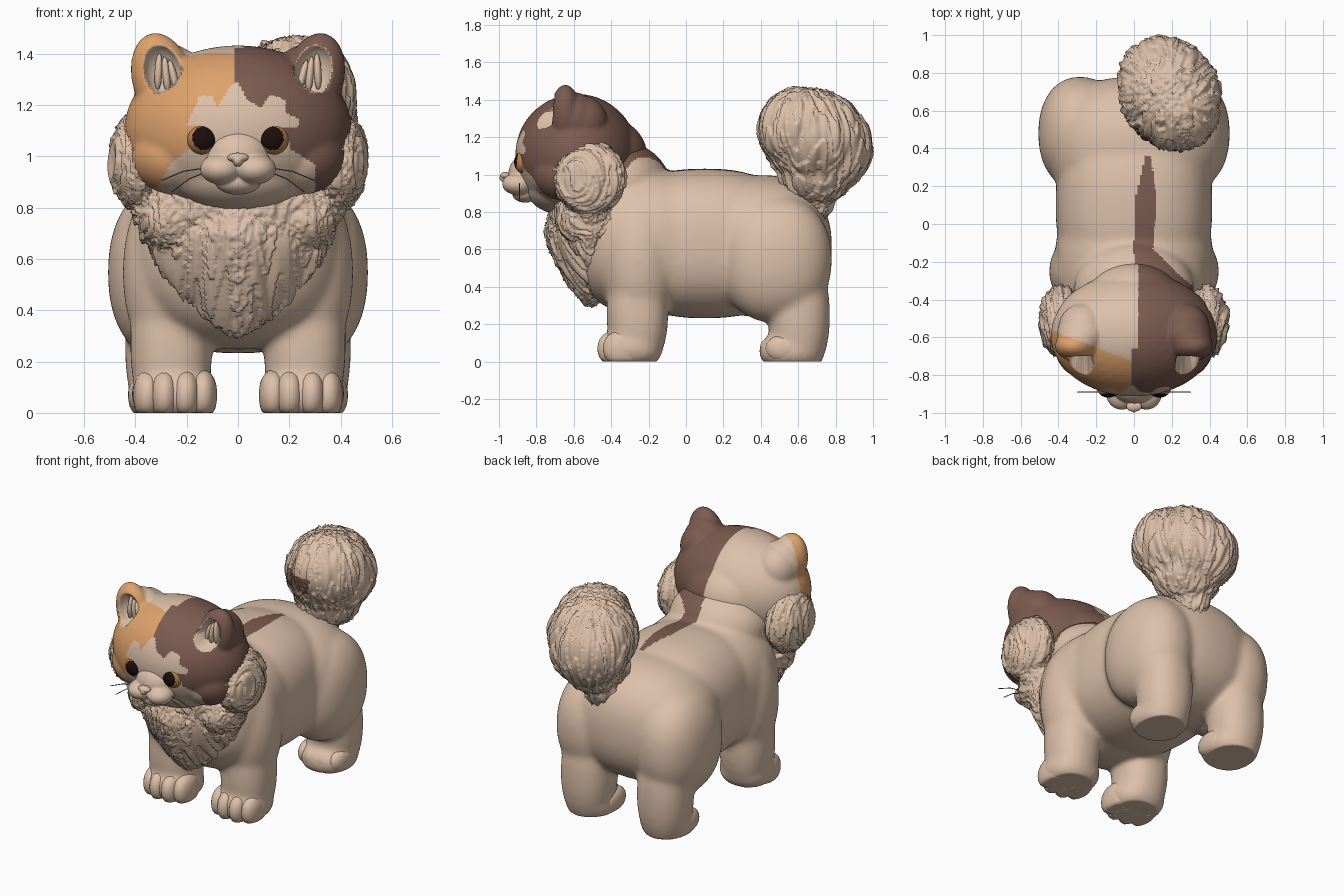
import bpy, bmesh, math
from mathutils import Vector, Matrix, noise

if "Cube" in bpy.data.objects:
    bpy.data.objects.remove(bpy.data.objects["Cube"])


def material(name, rgb):
    m = bpy.data.materials.new(name)
    m.diffuse_color = (*rgb, 1)
    m.use_nodes = True
    m.node_tree.nodes["Principled BSDF"].inputs["Base Color"].default_value = m.diffuse_color
    return m


CREAM = material("cream_fur", (0.72, 0.53, 0.40))
ORANGE = material("orange_fur", (0.73, 0.36, 0.15))
BROWN = material("brown_fur", (0.20, 0.105, 0.08))
AMBER = material("amber_iris", (0.50, 0.23, 0.08))
BLACK = material("dark_pupil", (0.012, 0.004, 0.004))


def blob(bm, c, r, n=2, tilt=0, sub=4):
    """Rounded (super)ellipsoid; n above 2 makes it boxier, below 2 pointier."""
    rot = Matrix.Rotation(tilt, 3, 'Y')
    for v in bmesh.ops.create_icosphere(bm, subdivisions=sub, radius=1)["verts"]:
        p = v.co / sum(abs(k) ** n for k in v.co) ** (1 / n)
        v.co = rot @ Vector(a * b for a, b in zip(p, r)) + Vector(c)


def both(*blobs):
    """Repeat blobs on the left and right."""
    out = []
    for c, r, *rest in blobs:
        out.append((c, r, *rest))
        rest = list(rest)
        if len(rest) > 1:
            rest[1] = -rest[1]
        out.append(((-c[0], c[1], c[2]), r, *rest))
    return out


def part(name, blobs, mats=(CREAM,), voxel=0, smooth=0, shape=None, paint=None, sub=4):
    """Make blobs, fuse them if voxel is given, reshape vertices, paint faces."""
    bm = bmesh.new()
    for b in blobs:
        blob(bm, *b, sub=sub)
    me = bpy.data.meshes.new(name)
    bm.to_mesh(me)
    bm.free()
    ob = bpy.data.objects.new(name, me)
    bpy.context.collection.objects.link(ob)
    if voxel:
        rm = ob.modifiers.new("fuse", 'REMESH')
        rm.mode = 'VOXEL'
        rm.voxel_size = voxel
        sm = ob.modifiers.new("soften", 'SMOOTH')
        sm.factor = 0.5
        sm.iterations = smooth
        deps = bpy.context.evaluated_depsgraph_get()
        me = bpy.data.meshes.new_from_object(ob.evaluated_get(deps))
        ob.modifiers.clear()
        ob.data = me
    if shape:
        normals = [v.normal.copy() for v in me.vertices]
        for v, nrm in zip(me.vertices, normals):
            v.co = shape(v.co.copy(), nrm)
    me.materials.clear()
    for m in mats:
        me.materials.append(m)
    if paint:
        for f in me.polygons:
            f.material_index = paint(f.center)
    me.shade_smooth()
    me.update()
    return ob


def inside(x, y, poly):
    hit = False
    for (x1, y1), (x2, y2) in zip(poly, poly[1:] + poly[:1]):
        if (y1 > y) != (y2 > y) and x < (x2 - x1) * (y - y1) / (y2 - y1) + x1:
            hit = not hit
    return hit


def locks(p, nrm, a, b, along, depth):
    """Push a fur surface out into overlapping locks; a, b run across the flow."""
    step = (along * 5 + 2.6 * noise.noise(Vector((a * 6, b * 6, along)))) % 1
    ridge = noise.noise(Vector((a * 11, b * 11, along * 2.5)))
    return p + nrm * depth * (0.7 * step - 0.3 + 0.6 * ridge)


# Body with neck, shoulders, hips and legs
STRIPE = [(0.03, -0.5), (0.0, -0.2), (0.0, 0.1), (0.06, 0.36), (0.09, 0.36),
          (0.12, 0.1), (0.1, -0.13), (0.25, -0.28), (0.4, -0.4), (0.4, -0.5)]
part("body", [
    ((0, -0.2, 0.64), (0.42, 0.40, 0.39), 2.4),
    ((0, 0.1, 0.635), (0.415, 0.50, 0.40), 2.5),
    ((0, 0.41, 0.62), (0.46, 0.37, 0.38), 2.3),
    ((0, -0.35, 0.96), (0.32, 0.26, 0.22)),
] + both(
    ((0.27, -0.25, 0.55), (0.18, 0.20, 0.37)),
    ((0.26, -0.26, 0.27), (0.16, 0.165, 0.32), 2.3),
    ((0.25, -0.29, 0.075), (0.165, 0.165, 0.105), 2.4),
    ((0.285, 0.48, 0.55), (0.222, 0.30, 0.34), 2.2),
    ((0.275, 0.605, 0.25), (0.165, 0.165, 0.34), 2.2),
    ((0.27, 0.56, 0.06), (0.16, 0.17, 0.10), 2.4),
), (CREAM, BROWN), 0.0125, 32,
    shape=lambda p, n: Vector((p.x, p.y, max(p.z - 0.003, 0))),
    paint=lambda c: int(c.z > 0.98 and inside(c.x, c.y, STRIPE)))

# Toes
for name, cx, cy, h in (("front_paw_toes", 0.245, -0.385, 0.098),
                        ("hind_paw_toes", 0.265, 0.485, 0.075)):
    part(name, both(*[((cx + dx, cy + abs(dx) * 0.45, 0.07), (0.056, 0.108, h), 2.2)
                      for dx in (-0.108, -0.042, 0.042, 0.108)]),
         shape=lambda p, n: Vector((p.x, p.y, max(p.z, 0))), sub=3)

# Head with ears; ear hollows are pressed in, patches painted by region
MASK = [(0, 1.29), (.035, 1.22), (.09, 1.19), (.125, 1.24), (.185, 1.22), (.185, 1.17),
        (.24, 1.145), (.235, 1.115), (.17, 1.115), (.2, 1.07), (.2, 1.03), (.3, .97),
        (.3, .6), (-.33, .6), (-.32, .87), (-.265, .97), (-.19, 1.03), (-.19, 1.09),
        (-.13, 1.115), (-.2, 1.125), (-.165, 1.2), (-.15, 1.235), (-.1, 1.235),
        (-.08, 1.19), (-.025, 1.28)]
HOLLOW_C, HOLLOW_R, TILT = Vector((0.292, -0.725, 1.33)), (0.075, 0.085, 0.108), 0.25


def hollow(p):
    """Squared distance from the ear hollow axis, and depth coordinate."""
    q = Vector((abs(p.x), p.y, p.z)) - HOLLOW_C
    q = Matrix.Rotation(-TILT, 3, 'Y') @ q
    return (q.x / HOLLOW_R[0]) ** 2 + (q.z / HOLLOW_R[2]) ** 2, q.y / HOLLOW_R[1]


def press_ears(p, n):
    d, q = hollow(p)
    if d < 1 and d + q * q < 1:
        p.y = HOLLOW_C.y + HOLLOW_R[1] * math.sqrt(1 - d)
    return p


def patches(c):
    d, q = hollow(c)
    if d < 0.97 and d + q * q < 1.15:
        return 0
    if c.y < -0.6 and inside(c.x, c.z, MASK):
        return 0
    if c.x > (-0.01 if c.y < -0.66 else 0.025):
        return 2
    return 1 if c.y < -0.73 - 0.38 * c.x else 0


head = part("head", [((0, -0.585, 1.105), (0.443, 0.328, 0.327), 2.0),
                     ((0, -0.42, 1.09), (0.26, 0.215, 0.215)),
                     ((0, -0.67, 0.94), (0.28, 0.19, 0.152))] + both(
    ((0.24, -0.65, 1.0), (0.18, 0.175, 0.15)),
    ((0.295, -0.645, 1.30), (0.118, 0.085, 0.185), 2.0, TILT),
    ((0.27, -0.59, 1.29), (0.14, 0.115, 0.15), 2, TILT),
    ((0.27, -0.55, 1.28), (0.13, 0.13, 0.14)),
), (CREAM, ORANGE, BROWN), 0.009, 14, press_ears, patches)

# Tufts inside the ears
part("ear_tufts", both(*[((0.25 + 0.03 * i, -0.665, 1.305 + 0.012 * i),
                          (0.016, 0.025, 0.075), 2, TILT - 0.15 * i) for i in range(3)]), sub=2)

# Muzzle, nose and chin
part("muzzle", [((0, -0.85, 1.0), (0.125, 0.10, 0.11)),
                ((0, -0.86, 0.90), (0.09, 0.07, 0.05))]
     + both(((0.066, -0.895, 0.95), (0.082, 0.088, 0.06))), voxel=0.006, smooth=4)
part("nose", [((0, -0.968, 0.983), (0.02, 0.03, 0.024)),
              ((0, -0.966, 0.995), (0.042, 0.028, 0.019))], voxel=0.004, smooth=3)

# Eyes: amber balls with a dark front cap
for side, ex in (("left", -0.135), ("right", 0.135)):
    ez = 1.066
    ey = min(v.co.y for v in head.data.vertices
             if math.hypot(v.co.x - ex, v.co.z - ez) < 0.02)
    part(side + "_eye", [((ex, ey + 0.036, ez), (0.064, 0.058, 0.062))], (AMBER, BLACK),
         paint=lambda c: int(c.y < ey + 0.03
                             and math.hypot(c.x - ex * 0.98, c.z - ez - 0.004) < 0.046))

# Whiskers
cu = bpy.data.curves.new("whiskers", 'CURVE')
cu.dimensions = '3D'
cu.bevel_depth = 0.0025
cu.bevel_resolution = 1
for s in (-1, 1):
    for z0, x1, z1 in ((0.955, 0.30, 0.905), (0.94, 0.26, 0.86)):
        sp = cu.splines.new('POLY')
        sp.points.add(2)
        mid = ((0.12 + x1) / 2, (z0 + z1) / 2 + 0.012)
        for pt, (x, z) in zip(sp.points, ((0.12, z0), mid, (x1, z1))):
            pt.co = (s * x, -0.89, z, 1)
cu.materials.append(BROWN)
bpy.context.collection.objects.link(bpy.data.objects.new("whiskers", cu))


def ruff_fur(p, n):
    return locks(p, n, p.x * 2, p.y * 2 * abs(n.x), 1.3 - p.z, 0.025)


def tail_fur(p, n):
    q = p - Vector((0.18, 0.69, 0.8))
    flat = math.hypot(q.x, q.y) + 0.12
    return locks(p, n, q.x / flat, q.y / flat, q.length * 1.2, 0.024)


# Fur ruff: chest bib and cheek tufts, locks flowing down
part("chest_ruff", [
    ((0, -0.52, 0.80), (0.42, 0.205, 0.18)),
    ((0, -0.51, 0.70), (0.38, 0.245, 0.41), 1.35),
] + both(
    ((0.39, -0.515, 0.98), (0.11, 0.19, 0.19)),
    ((0.25, -0.52, 0.76), (0.14, 0.17, 0.14)),
), voxel=0.0095, smooth=10, shape=ruff_fur)

# Bushy tail with locks flowing upward and a small brown patch in front
part("tail", [
    ((0.13, 0.68, 0.87), (0.11, 0.11, 0.12)),
    ((0.17, 0.69, 1.02), (0.20, 0.20, 0.18)),
    ((0.19, 0.69, 1.19), (0.272, 0.28, 0.265), 1.85),
    ((0.23, 0.615, 1.245), (0.225, 0.23, 0.22)),
    ((0.155, 0.775, 1.15), (0.235, 0.22, 0.235)),
], (CREAM, BROWN), 0.0095, 14, shape=tail_fur,
    paint=lambda c: int(c.y < 0.58 and 0.0 < c.x < 0.25 - (1.25 - c.z) * 0.4
                        and 1.14 < c.z < 1.25))
